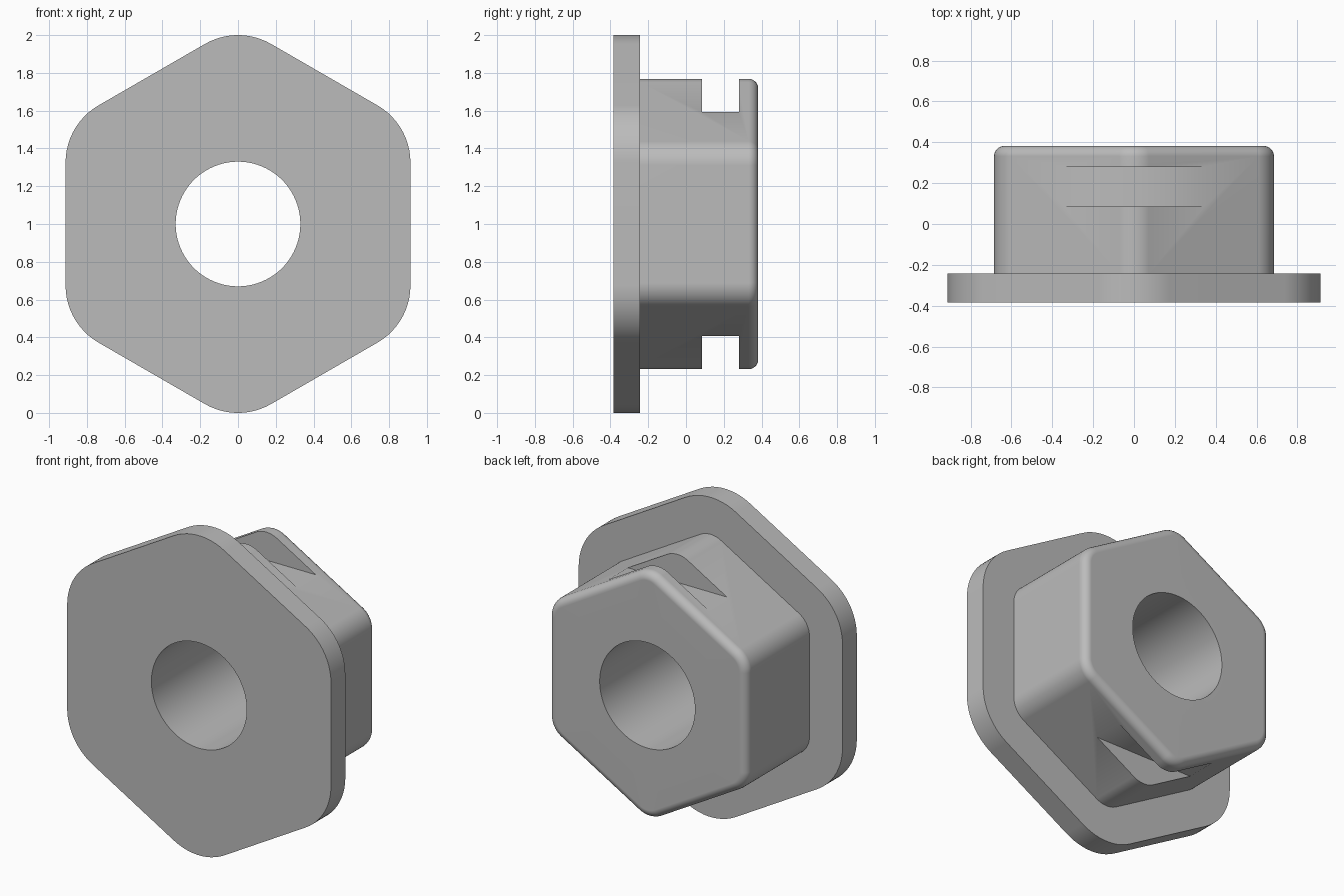
import bpy, bmesh, math
from mathutils import Vector

if "Cube" in bpy.data.objects:
    bpy.data.objects.remove(bpy.data.objects["Cube"])

CZ = 1.0          # height of the bore axis
STEPS = 12        # points per rounded hexagon corner
BORE_R = 0.33


def rounded_hex(apothem, radius, y):
    """Point-up hexagon with rounded corners, in the plane at depth y."""
    pts = []
    centre_dist = (apothem - radius) / math.cos(math.radians(30))
    for corner in range(6):
        a = math.radians(90 + 60 * corner)
        for k in range(STEPS):
            b = a + math.radians(-30 + 60 * k / (STEPS - 1))
            pts.append(Vector((centre_dist * math.cos(a) + radius * math.cos(b), y,
                               CZ + centre_dist * math.sin(a) + radius * math.sin(b))))
    return pts


def circle(radius, y):
    """Circle whose points line up in order with the hexagon rings."""
    pts = []
    for i in range(6 * STEPS):
        a = math.radians(90) + math.tau * (i - (STEPS - 1) / 2) / (6 * STEPS)
        pts.append(Vector((radius * math.cos(a), y, CZ + radius * math.sin(a))))
    return pts


# Sections from the bore, around the flange and hub, and back to the bore
front, step, back = -0.385, -0.243, 0.382
apothem, corner_r, fillet = 0.685, 0.145, 0.05
rings = [circle(BORE_R, front),
         rounded_hex(0.913, 0.35, front), rounded_hex(0.913, 0.35, step),
         rounded_hex(apothem, corner_r, step)]
for k in range(7):
    t = math.radians(15 * k)
    inset = fillet * (1 - math.cos(t))
    rings.append(rounded_hex(apothem - inset, corner_r - inset,
                             back - fillet + fillet * math.sin(t)))
rings.append(circle(BORE_R, back))

bm = bmesh.new()
loops = [[bm.verts.new(p) for p in ring] for ring in rings]
n = 6 * STEPS
for r, loop in enumerate(loops):
    following = loops[(r + 1) % len(loops)]
    for i in range(n):
        j = (i + 1) % n
        bm.faces.new((loop[i], loop[j], following[j], following[i]))
bmesh.ops.recalc_face_normals(bm, faces=bm.faces)
mesh = bpy.data.meshes.new("flanged_hex_bushing")
bm.to_mesh(mesh)
bm.free()
body = bpy.data.objects.new("flanged_hex_bushing", mesh)
bpy.context.collection.objects.link(body)

grey = bpy.data.materials.new("plain_grey")
grey.diffuse_color = (0.50, 0.50, 0.50, 1)
grey.use_nodes = True
grey.node_tree.nodes["Principled BSDF"].inputs["Base Color"].default_value = grey.diffuse_color
mesh.materials.append(grey)

# Retaining slots across the top and bottom corners of the hub
bpy.context.view_layer.objects.active = body
for name, side in (("top_slot_cutter", 1), ("bottom_slot_cutter", -1)):
    bpy.ops.mesh.primitive_cube_add(size=1, location=(0, 0.1825, CZ + side * (0.593 + 0.2)))
    cutter = bpy.context.object
    cutter.name = name
    cutter.scale = (1.4, 0.195, 0.4)
    cutter.data.materials.append(grey)
    cutter.hide_render = True
    bpy.context.view_layer.objects.active = body
    cut = body.modifiers.new(name, 'BOOLEAN')
    cut.operation = 'DIFFERENCE'
    cut.solver = 'EXACT'
    cut.object = cutter
    bpy.ops.object.modifier_apply(modifier=cut.name)
    bpy.data.objects.remove(cutter, do_unlink=True)

# Smooth rounded areas, crisp edges and flat faces
bpy.ops.object.select_all(action='DESELECT')
body.select_set(True)
bpy.context.view_layer.objects.active = body
bpy.ops.object.shade_smooth_by_angle(angle=math.radians(30))
weighted = body.modifiers.new("even_shading", 'WEIGHTED_NORMAL')
weighted.keep_sharp = True
